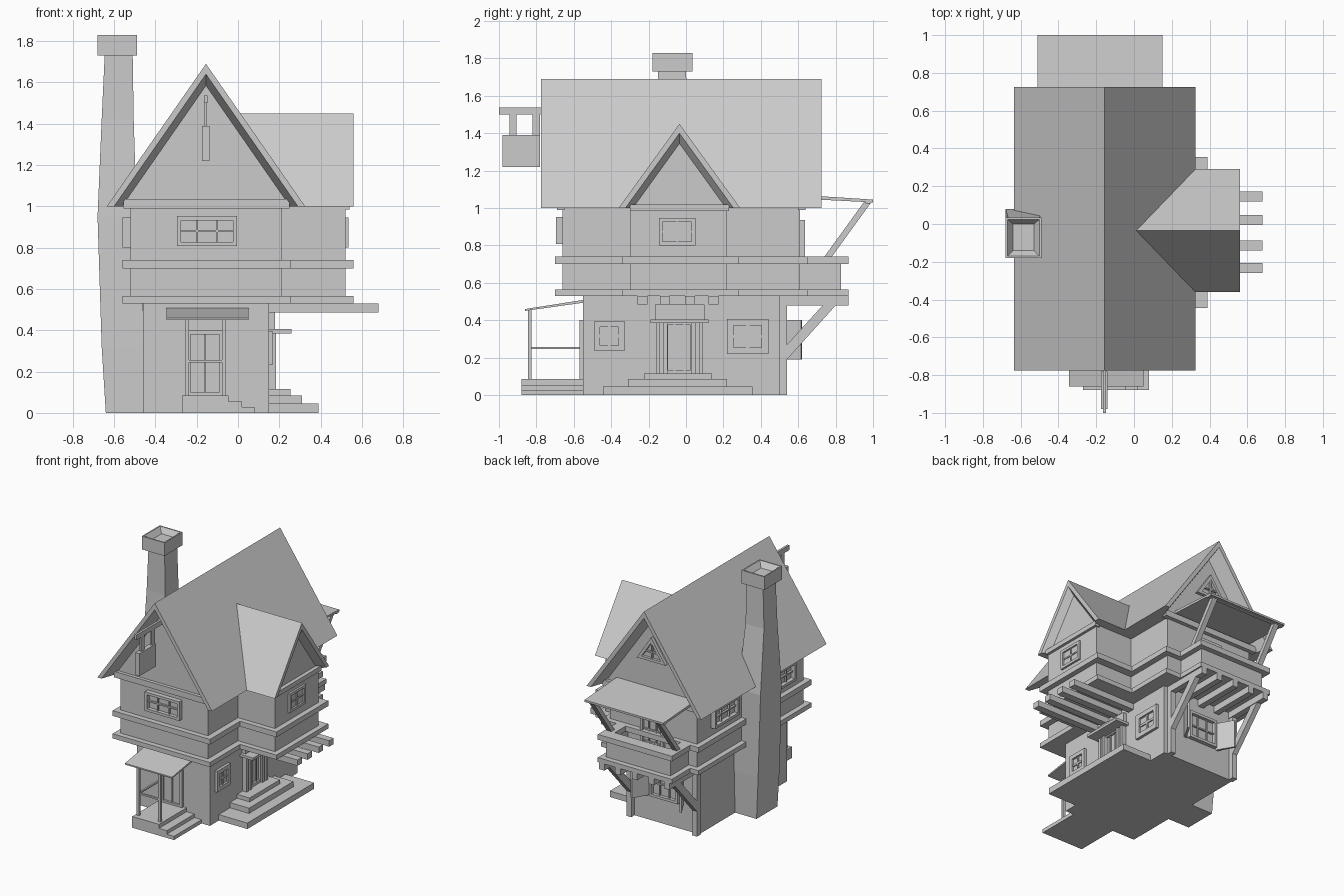
import bpy, bmesh
from mathutils import Vector

cube = bpy.data.objects.get("Cube")
if cube:
    bpy.data.objects.remove(cube)

stone = bpy.data.materials.new("plain_grey")
stone.use_nodes = True
grey = (0.6, 0.6, 0.6, 1)
stone.diffuse_color = grey
stone.node_tree.nodes["Principled BSDF"].inputs["Base Color"].default_value = grey


def finish(name, bm):
    bmesh.ops.recalc_face_normals(bm, faces=bm.faces)
    mesh = bpy.data.meshes.new(name)
    bm.to_mesh(mesh)
    bm.free()
    mesh.materials.append(stone)
    obj = bpy.data.objects.new(name, mesh)
    bpy.context.collection.objects.link(obj)
    return obj


def add_box(bm, xs, ys, zs):
    verts = bmesh.ops.create_cube(bm, size=1)["verts"]
    for v in verts:
        v.co = [lo + (hi - lo) * (c + 0.5) for c, (lo, hi) in zip(v.co, (xs, ys, zs))]


def boxes(name, *parts):
    bm = bmesh.new()
    for part in parts:
        add_box(bm, *part)
    return finish(name, bm)


def loft(name, rings):
    bm = bmesh.new()
    loops = [[bm.verts.new(p) for p in ring] for ring in rings]
    for a, b in zip(loops, loops[1:]):
        for i in range(len(a)):
            j = (i + 1) % len(a)
            bm.faces.new((a[i], a[j], b[j], b[i]))
    bm.faces.new(loops[0])
    bm.faces.new(loops[-1])
    return finish(name, bm)


def side_prism(name, xs, outline):
    """Extrude a (y, z) outline along x."""
    return loft(name, [[(x, y, z) for y, z in outline] for x in xs])


def wall_panel(name, axis, sign, wall, centre, z, width, height, depth, cols, rows, rim=0.02):
    """Framed opening with glazing bars, lying on a wall plane."""
    bm = bmesh.new()

    def put(u, v, out):
        across = (centre + u[0], centre + u[1])
        normal = tuple(sorted((wall - sign * 0.01, wall + sign * out)))
        xs, ys = (normal, across) if axis == "x" else (across, normal)
        add_box(bm, xs, ys, (z + v[0], z + v[1]))

    w, h = width / 2, height / 2
    put((-w, w), (-h, h), depth * 0.2)
    for s in (-1, 1):
        put(sorted((s * w, s * (w - rim))), (-h, h), depth)
        put((-w, w), sorted((s * h, s * (h - rim))), depth)
    bar = rim * 0.25
    for i in range(1, cols):
        u = -w + width * i / cols
        put((u - bar, u + bar), (-h, h), depth * 0.6)
    for i in range(1, rows):
        v = -h + height * i / rows
        put((-w, w), (v - bar, v + bar), depth * 0.6)
    return finish(name, bm)


def gable_roof(name, axis, mid, half, eave, apex, ends, recess):
    """Solid gable roof with a lip and a bevelled soffit round each gable wall."""
    bm = bmesh.new()
    slope = (apex - eave) / half

    def ring(drop, v):
        h = half - drop / slope
        pts = [(mid - h, eave), (mid, apex - drop), (mid + h, eave)]
        return [bm.verts.new((v, u, z) if axis == "x" else (u, v, z)) for u, z in pts]

    (a, b), (ra, rb) = ends, recess
    rings = [ring(0.105, a + ra), ring(0.05, a), ring(0, a),
             ring(0, b), ring(0.05, b), ring(0.105, b - rb)]
    for p, q in zip(rings, rings[1:]):
        for i in (0, 1):
            bm.faces.new((p[i], p[i + 1], q[i + 1], q[i]))
    for side in (0, 2):
        bm.faces.new([r[side] for r in rings])
    first, last = rings[0], rings[-1]
    bm.faces.new((first[0], first[2], last[2], last[0]))
    bm.faces.new(first)
    bm.faces.new(last)
    return finish(name, bm)


# Walls of both floors
boxes("ground_floor", ((-0.46, 0.15), (-0.55, 0.5), (0, 0.54)))
boxes("upper_floor", ((-0.52, 0.21), (-0.66, 0.61), (0.53, 1.01)))
boxes("side_wing", ((0.15, 0.52), (-0.3, 0.22), (0.53, 1.01)))
boxes("balcony_parapet",
      ((-0.45, 0.09), (0.8, 0.83), (0.53, 0.72)),
      ((-0.45, -0.42), (0.6, 0.83), (0.53, 0.72)),
      ((0.06, 0.09), (0.6, 0.83), (0.53, 0.72)),
      ((-0.45, 0.09), (0.6, 0.83), (0.53, 0.56)))

# Timber belts round the upper floor
for label, low, high in (("lower", 0.53, 0.565), ("upper", 0.70, 0.74)):
    zs = (low, high)
    boxes(label + "_belt",
          ((-0.56, 0.255), (-0.7, 0.65), zs),
          ((0.2, 0.56), (-0.34, 0.28), zs))
    boxes(label + "_balcony_belt",
          ((-0.49, 0.13), (0.78, 0.87), zs),
          ((-0.49, -0.41), (0.6, 0.87), zs),
          ((0.05, 0.13), (0.6, 0.87), zs))

# Roofs and the beams under their gables
gable_roof("main_roof", "y", -0.155, 0.48, 1.0, 1.69, (-0.775, 0.725), (0.11, 0.11))
gable_roof("wing_roof", "x", -0.035, 0.325, 1.0, 1.45, (0, 0.56), (0, 0.05))
boxes("gable_beams",
      ((-0.555, 0.25), (-0.69, -0.65), (0.99, 1.035)),
      ((-0.555, 0.25), (0.6, 0.64), (0.99, 1.035)),
      ((0.5, 0.54), (-0.3, 0.23), (0.985, 1.02)))

# Leaning chimney with a hollowed cap
def section(z, x0, x1, y0, y1):
    return [(x0, y0, z), (x1, y0, z), (x1, y1, z), (x0, y1, z)]

loft("chimney", [
    section(0, -0.64, -0.45, -0.18, 0.07), section(0.32, -0.66, -0.45, -0.18, 0.08),
    section(0.95, -0.68, -0.49, -0.17, 0.08), section(1.42, -0.66, -0.505, -0.15, 0.01),
    section(1.74, -0.645, -0.51, -0.15, 0)])
loft("chimney_cap", [
    section(1.73, -0.68, -0.49, -0.18, 0.035), section(1.83, -0.68, -0.49, -0.18, 0.035),
    section(1.83, -0.67, -0.5, -0.17, 0.025), section(1.79, -0.64, -0.53, -0.14, 0)])

# Windows
wall_panel("front_window", "y", -1, -0.66, -0.15, 0.88, 0.29, 0.145, 0.035, 3, 2)
wall_panel("wing_window", "x", 1, 0.52, -0.047, 0.873, 0.195, 0.145, 0.015, 2, 2)
wall_panel("side_window_front", "x", 1, 0.15, -0.41, 0.315, 0.16, 0.16, 0.02, 2, 2, 0.03)
wall_panel("side_window_back", "x", 1, 0.15, 0.33, 0.313, 0.22, 0.185, 0.02, 2, 2, 0.035)
for label, y in (("front", -0.38), ("back", 0.3)):
    wall_panel("chimney_side_window_" + label, "x", -1, -0.52, y, 0.873, 0.29, 0.145, 0.038, 3, 2)
wall_panel("back_window", "y", 1, 0.5, -0.18, 0.3, 0.24, 0.21, 0.03, 3, 2)
for label, s in (("left", 1), ("right", -1)):
    hinge, tip = -0.18 + s * 0.13, -0.18 + s * 0.2
    loft("shutter_" + label, [
        [(hinge, 0.5, z), (tip, 0.62, z), (tip + s * 0.015, 0.615, z), (hinge + s * 0.02, 0.5, z)]
        for z in (0.19, 0.4)])

def triangle(y, half, low, high):
    return [(-0.155 - half, y, low), (-0.155, y, high), (-0.155 + half, y, low)]

loft("attic_window", [triangle(0.6, 0.12, 1.28, 1.46), triangle(0.64, 0.12, 1.28, 1.46),
                      triangle(0.64, 0.08, 1.3, 1.42), triangle(0.62, 0.08, 1.3, 1.42)])
boxes("attic_window_bars", ((-0.16, -0.15), (0.61, 0.635), (1.29, 1.43)),
      ((-0.21, -0.1), (0.61, 0.635), (1.34, 1.35)))

# Balcony door, awning and supports
wall_panel("balcony_door", "y", 1, 0.61, -0.155, 0.75, 0.19, 0.37, 0.025, 3, 4)
side_prism("balcony_awning", (-0.51, 0.15), [(0.61, 1.05), (0.61, 1.07), (1, 1.045), (1, 1.03)])
boxes("awning_edge_beam", ((-0.51, 0.15), (0.96, 0.99), (1.025, 1.045)))
for label, x in (("left", 0.08), ("right", -0.47)):
    span = (x, x + 0.04)
    side_prism("awning_strut_" + label, span, [(0.74, 0.74), (0.78, 0.74), (0.99, 1.03), (0.95, 1.03)])
    side_prism("balcony_brace_" + label, span, [(0.54, 0.19), (0.54, 0.27), (0.74, 0.49), (0.81, 0.49)])
    boxes("balcony_post_" + label, (span, (0.49, 0.54), (0, 0.53)))
boxes("balcony_joists", *[((x, x + 0.045), (0.49, 0.87), (0.48, 0.53))
                          for x in (-0.47, -0.34, -0.2, -0.06, 0.075)])

# Side entrance: joists, steps, columns and canopy
boxes("wing_joists", *[((0.1, 0.68), (y, y + 0.053), (0.485, 0.53))
                       for y in (-0.26, -0.14, -0.005, 0.12)])
boxes("side_steps", ((0.1, 0.39), (-0.445, 0.355), (0, 0.045)),
      ((0.1, 0.31), (-0.31, 0.22), (0.045, 0.085)),
      ((0.1, 0.255), (-0.225, 0.14), (0.085, 0.115)))
wall_panel("side_door", "x", 1, 0.15, -0.035, 0.255, 0.16, 0.28, 0.02, 3, 1)
boxes("side_columns", *[((0.15, 0.185), (y, y + 0.022), (0.11, 0.4))
                        for y in (-0.16, -0.12, 0.03, 0.07)])
boxes("side_canopy", ((0.14, 0.26), (-0.19, 0.12), (0.385, 0.405)),
      ((0.14, 0.18), (-0.165, 0.1), (0.405, 0.485)))

# Front porch
boxes("porch_steps", ((-0.27, -0.045), (-0.88, -0.54), (0, 0.085)),
      ((-0.1, 0.02), (-0.88, -0.54), (0, 0.055)),
      ((-0.1, 0.08), (-0.88, -0.54), (0, 0.028)))
side_prism("porch_roof", (-0.345, 0.05), [(-0.86, 0.45), (-0.86, 0.46), (-0.54, 0.51), (-0.54, 0.495)])
boxes("porch_posts", *[((x, x + 0.02), (-0.845, -0.825), (0.08, 0.46)) for x in (-0.257, -0.078)])
boxes("porch_rails", ((-0.257, -0.07), (-0.842, -0.828), (0.245, 0.257)),
      ((-0.254, -0.24), (-0.84, -0.54), (0.245, 0.257)))
wall_panel("front_door", "y", -1, -0.55, -0.16, 0.24, 0.18, 0.32, 0.02, 2, 1)

# Hanging sign below the front gable
boxes("sign_bracket", ((-0.165, -0.148), (-1, -0.64), (1.5, 1.537)),
      *[((-0.163, -0.15), (y, y + 0.04), (1.38, 1.51)) for y in (-0.945, -0.82)])
boxes("sign_board", ((-0.174, -0.139), (-0.98, -0.78), (1.22, 1.39)))
